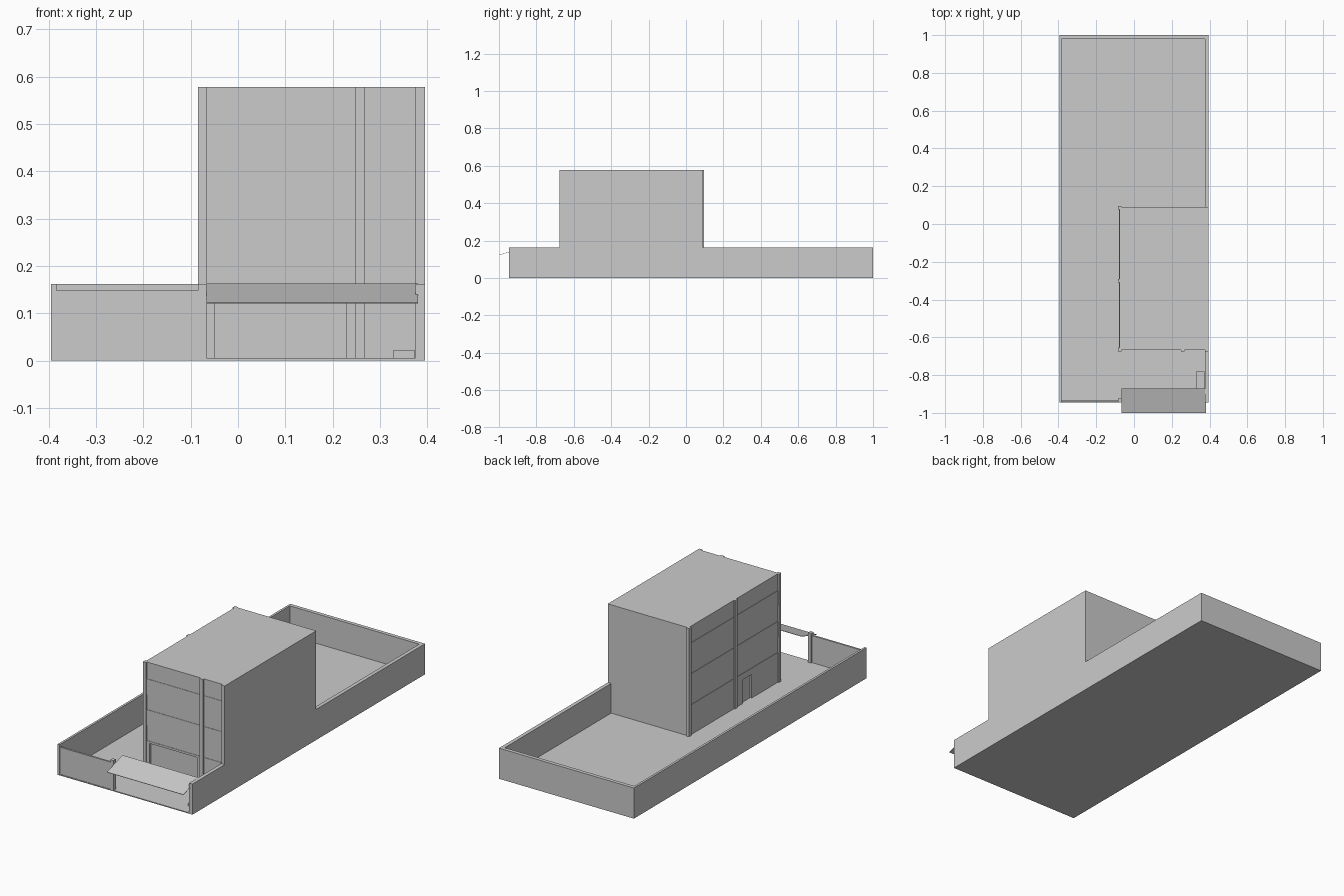
import bpy
import bmesh
from mathutils import Matrix, Vector

default = bpy.data.objects.get("Cube")
if default:
    bpy.data.objects.remove(default, do_unlink=True)

grey = bpy.data.materials.new("plain_grey")
grey.use_nodes = True
COLOUR = (0.6, 0.6, 0.6, 1)
grey.diffuse_color = COLOUR
grey.node_tree.nodes["Principled BSDF"].inputs["Base Color"].default_value = COLOUR


def boxes(name, *ranges):
    """One object made of boxes, each given as x, y and z ranges."""
    bm = bmesh.new()
    for box in ranges:
        centre = Vector([(low + high) / 2 for low, high in box])
        size = Vector([high - low for low, high in box])
        place = Matrix.Translation(centre) @ Matrix.Diagonal(size).to_4x4()
        bmesh.ops.create_cube(bm, size=1, matrix=place)
    finish(name, bm)


def finish(name, bm):
    mesh = bpy.data.meshes.new(name)
    bm.to_mesh(mesh)
    bm.free()
    mesh.materials.append(grey)
    bpy.context.scene.collection.objects.link(bpy.data.objects.new(name, mesh))


# Plot: ground slab, boundary walls, gate panel and gate post
X, FRONT, BACK = 0.395, -0.945, 1.0
GROUND, WALL, ROOF = 0.005, 0.162, 0.578
boxes("ground_slab", ((-X, X), (FRONT, BACK), (0, GROUND)))
boxes("boundary_walls",
      ((-X, -0.383), (FRONT, BACK), (0, WALL)),
      ((0.375, X), (FRONT, BACK), (0, WALL)),
      ((-0.383, 0.375), (0.98, BACK), (0, WALL)))
boxes("front_panel", ((-0.383, -0.085), (-0.942, -0.932), (GROUND, 0.148)))
boxes("gate_post", ((-0.085, -0.067), (FRONT, -0.925), (0, WALL)))
boxes("low_box", ((0.328, 0.373), (-0.885, -0.78), (0, 0.022)))

# Tower core with its blank side wall, and the columns
boxes("tower_core", ((-0.07, X), (-0.658, 0.09), (0, ROOF)))
front_columns = [(-0.085, -0.067), (0.248, 0.268), (0.375, X)]
side_columns = [(-0.31, -0.29), (0.077, 0.096)]
boxes("tower_columns",
      *[(x, (-0.675, -0.655), (0, ROOF)) for x in front_columns],
      *[((-0.085, -0.066), y, (0, ROOF)) for y in side_columns])

# Storey panels between columns, each second one set back a little
LEVELS = [0, 0.163, 0.245, 0.327, 0.408, 0.49, ROOF]


def facade(name, place, start, end, door=None):
    parts = []
    for i, (low, high) in enumerate(zip(LEVELS, LEVELS[1:])):
        depth = 0.002 * (i % 2)
        spans = [(start, end, low)]
        if door and i == 0:
            a, b, top = door
            spans = [(start, a, low), (a, b, top), (b, end, low)]
        parts += [place((s, e), depth) + ((z, high),) for s, e, z in spans]
    boxes(name, *parts)


def on_front(span, depth):
    return span, (-0.668 + depth, -0.656)


def on_side(span, depth):
    return (-0.079 + depth, -0.068), span


facade("front_wide_bay", on_front, -0.067, 0.248, (-0.05, 0.228, 0.152))
facade("front_narrow_bay", on_front, 0.268, 0.375)
facade("side_front_bay", on_side, -0.655, -0.31, (-0.437, -0.36, 0.13))
facade("side_back_bay", on_side, -0.29, 0.077)

# Sloping entrance canopy
bm = bmesh.new()
outline = [(-1.0, 0.121), (-0.87, 0.161), (-0.87, 0.163), (-1.0, 0.123)]
face = bm.faces.new([bm.verts.new((-0.067, y, z)) for y, z in outline])
side = bmesh.ops.extrude_face_region(bm, geom=[face])["geom"]
moved = [v for v in side if isinstance(v, bmesh.types.BMVert)]
bmesh.ops.translate(bm, vec=(0.447, 0, 0), verts=moved)
bmesh.ops.recalc_face_normals(bm, faces=bm.faces)
finish("entrance_canopy", bm)
